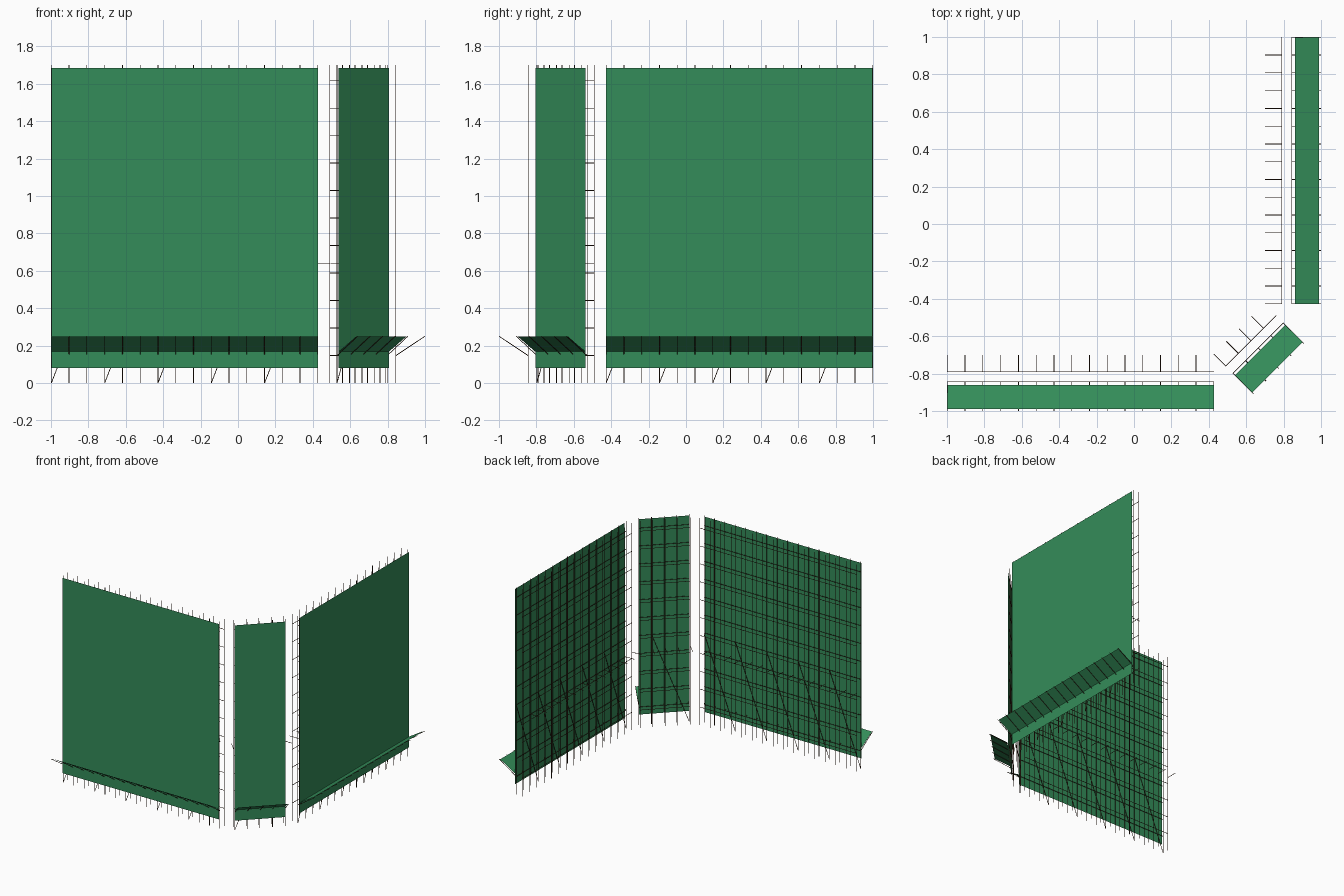
import bpy, bmesh, math
from mathutils import Matrix, Vector

if "Cube" in bpy.data.objects:
    bpy.data.objects.remove(bpy.data.objects["Cube"])

BAY, LIFT, R = 0.095, 0.147, 0.002
HEIGHT, DEPTH = 1.70, 0.054


def material(name, colour):
    m = bpy.data.materials.new(name)
    m.diffuse_color = colour
    m.use_nodes = True
    m.node_tree.nodes["Principled BSDF"].inputs["Base Color"].default_value = m.diffuse_color
    return m


steel = material("rusty_steel", (0.07, 0.03, 0.014, 1))
green = material("green_netting", (0.034, 0.265, 0.1, 1))


def add_object(name, bm, mat, frame):
    mesh = bpy.data.meshes.new(name)
    bm.to_mesh(mesh)
    bm.free()
    mesh.materials.append(mat)
    ob = bpy.data.objects.new(name, mesh)
    ob.matrix_world = frame
    bpy.context.collection.objects.link(ob)
    return ob


def tubes(name, segments, frame):
    """One object made of round tubes, each given by its two end points."""
    bm = bmesh.new()
    for a, b in segments:
        a, b = Vector(a), Vector(b)
        d = b - a
        rot = d.to_track_quat('Z', 'Y').to_matrix().to_4x4()
        bmesh.ops.create_cone(bm, cap_ends=True, segments=8, radius1=R, radius2=R,
                              depth=d.length, matrix=Matrix.Translation((a + b) / 2) @ rot)
    for f in bm.faces:
        f.smooth = len(f.verts) == 4
    for e in bm.edges:
        e.smooth = all(f.smooth for f in e.link_faces)
    add_object(name, bm, steel, frame)


def sheet(name, length, low, high, frame):
    """Flat panel along the wall between two (outward, z) lines."""
    bm = bmesh.new()
    pts = [(0, low), (length, low), (length, high), (0, high)]
    bm.faces.new([bm.verts.new((u, -p[0], p[1])) for u, p in pts])
    add_object(name, bm, green, frame)


def scaffold(side, start, angle, bays):
    # local frame: x along the wall, -y outward, origin on the inner row
    frame = Matrix.Translation((*start, 0)) @ Matrix.Rotation(math.radians(angle), 4, 'Z')
    length = bays * BAY
    us = [i * BAY for i in range(bays + 1)]
    rows = (0, -DEPTH)

    # uprights and horizontal ledgers on both rows
    tubes(side + "_uprights", [((u, y, 0), (u, y, HEIGHT)) for u in us for y in rows], frame)
    tubes(side + "_ledgers", [((0, y, k * LIFT), (length, y, k * LIFT))
                              for k in range(1, 12) for y in rows], frame)
    # ties reaching back to the building
    tubes(side + "_wall_ties", [((u, 0, 0.64), (u, 0.09, 0.64)) for u in us[:-1]], frame)
    # diagonal braces, each crossing three bays
    tubes(side + "_braces", [((us[i], -DEPTH, 0), (us[i + 3], -DEPTH, 5 * LIFT))
                             for i in range(0, bays - 2, 3)], frame)
    # sloping struts under the catch fan
    tubes(side + "_fan_struts", [((u, -DEPTH, LIFT), (u, -0.209, 0.25)) for u in us], frame)
    # protective netting and the catch fan
    sheet(side + "_netting", length, (0.066, 0.08), (0.066, 1.685), frame)
    sheet(side + "_catch_fan", length, (0.07, 0.17), (0.2, 0.25), frame)


scaffold("front", (-0.998, -0.79), 0, 15)
scaffold("corner", (0.491, -0.759), 45, 4)
scaffold("right", (0.79, -0.427), 90, 15)
